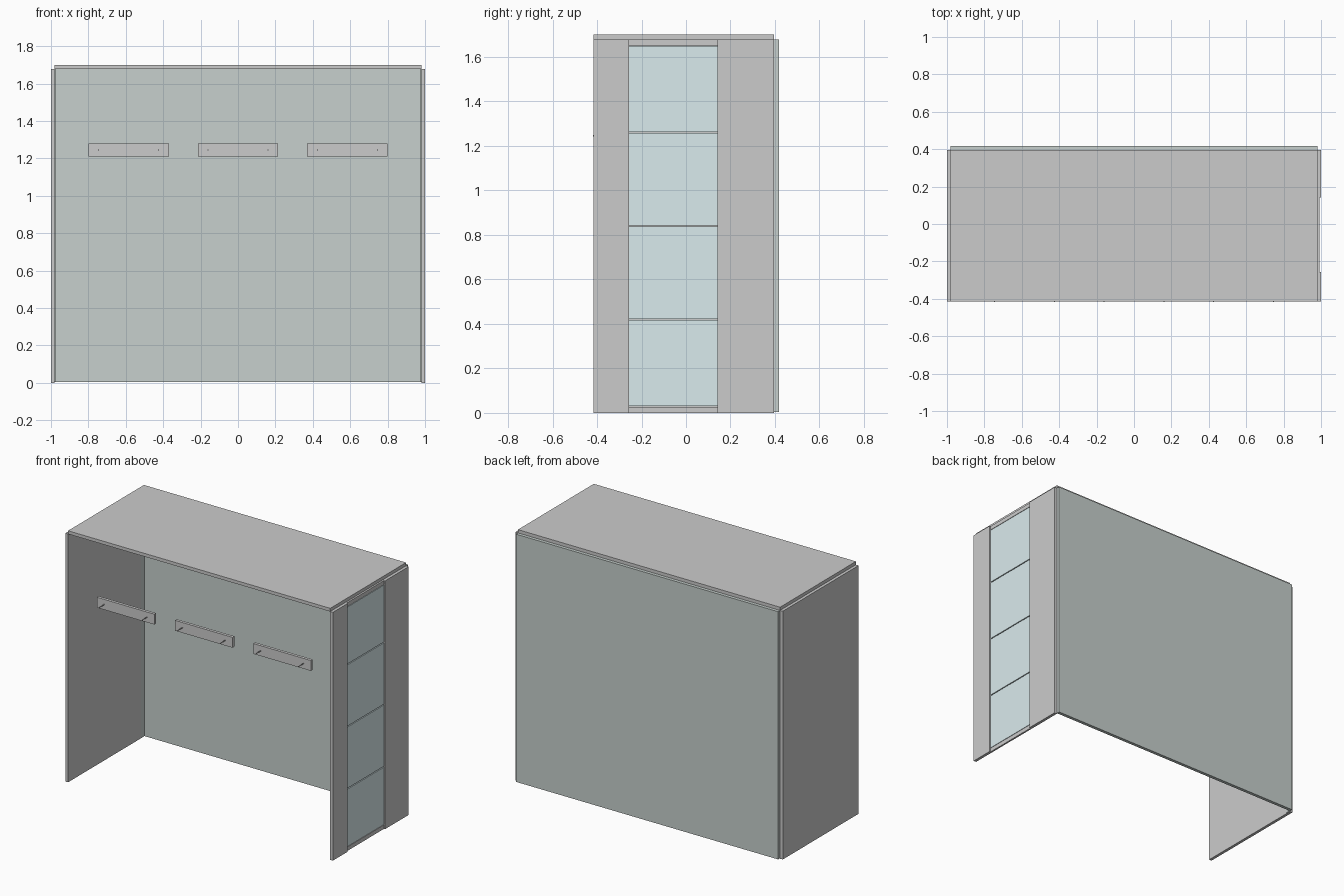
import bpy
import math

if "Cube" in bpy.data.objects:
    bpy.data.objects.remove(bpy.data.objects["Cube"])


def material(name, color):
    m = bpy.data.materials.new(name)
    m.diffuse_color = (*color, 1)
    m.use_nodes = True
    m.node_tree.nodes["Principled BSDF"].inputs["Base Color"].default_value = m.diffuse_color
    return m


glass = material("pale_glass", (0.70, 0.83, 0.85))
green = material("grey_green", (0.57, 0.63, 0.61))


def box(name, x, y, z, mat=None):
    """Box from (min, max) ranges on each axis."""
    bpy.ops.mesh.primitive_cube_add(size=1)
    o = bpy.context.object
    o.name = name
    for v in o.data.vertices:
        for i, (lo, hi) in enumerate((x, y, z)):
            v.co[i] = lo if v.co[i] < 0 else hi
    if mat:
        o.data.materials.append(mat)
    return o


FRONT, BACK, WALL_TOP = -0.415, 0.395, 1.678
WIN = (-0.257, 0.142)

# Shell: solid left wall, split right wall, roof, back panel
box("left_wall", (-1, -0.98), (FRONT, BACK), (0, WALL_TOP))
box("right_wall_front", (0.98, 1), (FRONT, WIN[0]), (0, WALL_TOP))
box("right_wall_rear", (0.98, 1), (WIN[1], BACK), (0, WALL_TOP))
box("roof", (-0.98, 0.98), (FRONT, BACK), (1.678, 1.7))
box("back_panel", (-0.98, 0.98), (BACK, 0.417), (0.004, WALL_TOP), green)

# Thin return lips of the back panel along the side walls
for side, name in ((-1, "left"), (1, "right")):
    xs = sorted((side * 0.98, side * 0.977))
    box(f"back_lip_{name}", xs, (0.362, BACK), (0.004, WALL_TOP), green)

# Recessed window: end rails and four panes with narrow gaps
box("window_bottom_rail", (0.98, 0.992), WIN, (0, 0.027))
box("window_top_rail", (0.98, 0.992), WIN, (1.651, WALL_TOP))
edges = [0.027, 0.42, 0.84, 1.26, 1.651]
for i in range(4):
    box(f"window_pane_{i + 1}", (0.984, 0.992), (WIN[0] + 0.001, WIN[1] - 0.001),
        (edges[i] + 0.003, edges[i + 1] - 0.003), glass)

# Hanging rails, each with two slim pegs pointing forward
for i, cx in enumerate((-0.585, 0, 0.585)):
    box(f"hook_rail_{i + 1}", (cx - 0.215, cx + 0.215), (-0.365, -0.345), (1.21, 1.28))
    for s in (-1, 1):
        bpy.ops.mesh.primitive_cylinder_add(
            vertices=12, radius=0.003, depth=0.052,
            location=(cx + s * 0.16, -0.391, 1.245), rotation=(math.pi / 2, 0, 0))
        bpy.context.object.name = f"peg_{i + 1}_{'left' if s < 0 else 'right'}"
